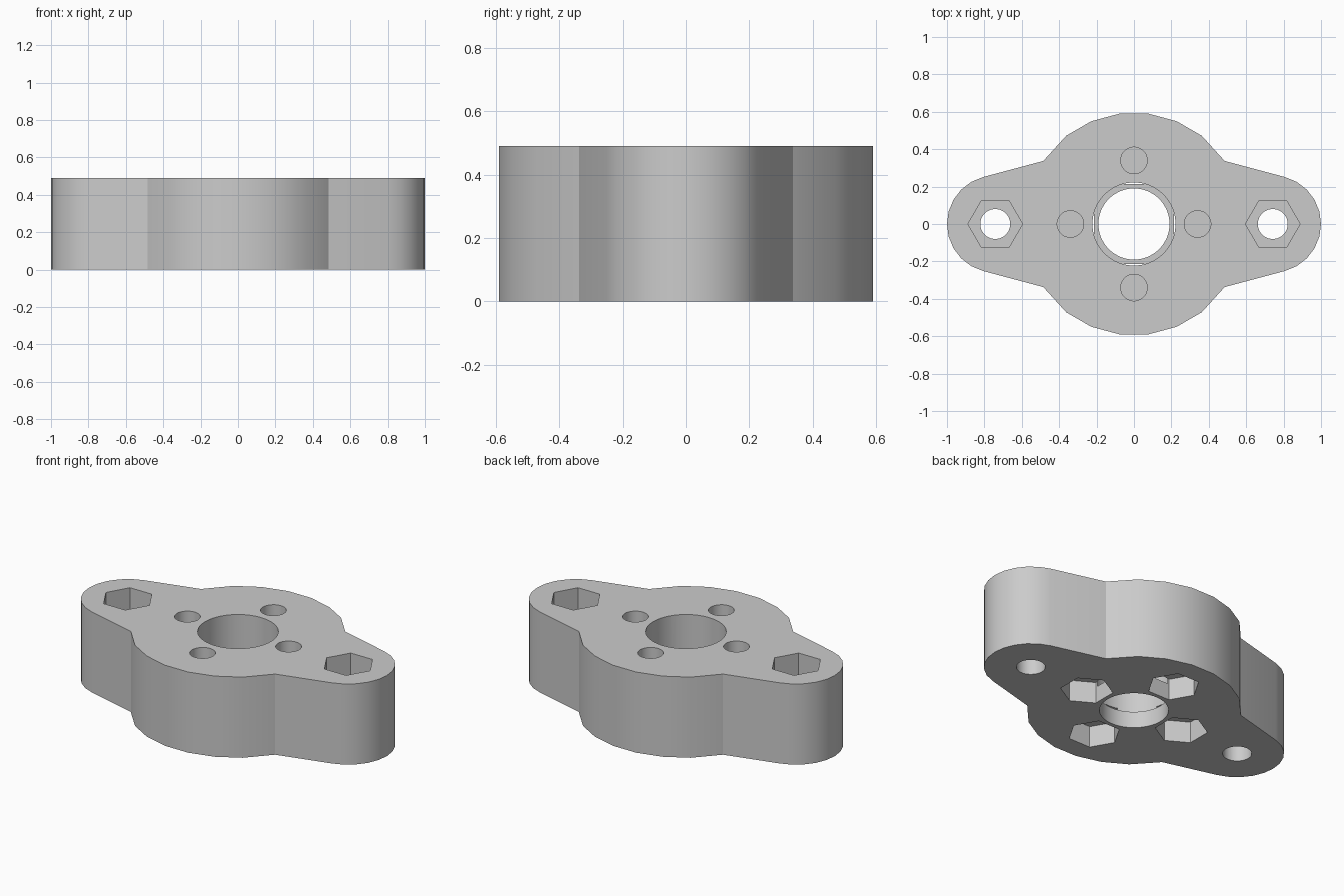
import bpy, bmesh
from math import sin, cos, pi, radians

HEIGHT = 0.49

cube = bpy.data.objects.get("Cube")
if cube:
    bpy.data.objects.remove(cube, do_unlink=True)

grey = bpy.data.materials.new("plain grey")
grey.use_nodes = True
colour = (0.6, 0.6, 0.6, 1)
grey.diffuse_color = colour
grey.node_tree.nodes["Principled BSDF"].inputs["Base Color"].default_value = colour


def arc(cx, radius, start, end, steps):
    """Points on an arc around (cx, 0), angles in degrees."""
    angles = [radians(start + (end - start) * i / steps) for i in range(steps + 1)]
    return [(cx + radius * cos(a), radius * sin(a)) for a in angles]


def prism(name, outline, bottom, top):
    """Upright solid with the given outline."""
    bm = bmesh.new()
    base = bm.faces.new([bm.verts.new((x, y, bottom)) for x, y in outline])
    side = bmesh.ops.extrude_face_region(bm, geom=[base])
    moved = [v for v in side["geom"] if isinstance(v, bmesh.types.BMVert)]
    bmesh.ops.translate(bm, verts=moved, vec=(0, 0, top - bottom))
    bmesh.ops.recalc_face_normals(bm, faces=bm.faces)
    mesh = bpy.data.meshes.new(name)
    bm.to_mesh(mesh)
    bm.free()
    mesh.materials.append(grey)
    obj = bpy.data.objects.new(name, mesh)
    bpy.context.collection.objects.link(obj)
    return obj


def ring(x, y, radius, sides, turn=0.0):
    return [(x + radius * cos(2 * pi * i / sides + turn),
             y + radius * sin(2 * pi * i / sides + turn)) for i in range(sides)]


# Body outline: faceted round hub with a tapered ear on each side
right_ear = arc(0.74, 0.26, -75, 75, 10)
hub_back = [(0.485, 0.337)] + arc(0, 0.595, 52.5, 127.5, 5) + [(-0.485, 0.337)]
half = right_ear + hub_back
body = prism("mount_body", half + [(-x, -y) for x, y in half], 0, HEIGHT)

cutters = []


def cut(name, outline, bottom, top):
    cutter = prism(name, outline, bottom, top)
    cutter.hide_render = True
    mod = body.modifiers.new(name, 'BOOLEAN')
    mod.operation = 'DIFFERENCE'
    mod.solver = 'EXACT'
    mod.object = cutter
    cutters.append(cutter)


# Stepped centre bore
cut("centre_bore", ring(0, 0, 0.19, 64), -0.1, 0.6)
cut("centre_counterbore", ring(0, 0, 0.222, 64), 0.1, 0.6)

# Ear bolt holes with hexagonal nut recesses on top
for side, label in ((1, "left"), (-1, "right")):
    cut(label + "_bolt_hole", ring(0.742 * side, 0, 0.08, 40), -0.1, 0.6)
    cut(label + "_nut_recess", ring(0.742 * side, 0, 0.146, 6), 0.27, 0.6)

# Four blind screw holes on top, each over a nut pocket underneath
for i in range(4):
    turn = i * pi / 2
    x, y = 0.34 * cos(turn), 0.34 * sin(turn)
    cut(f"screw_hole_{i + 1}", ring(x, y, 0.071, 40), 0.16, 0.6)
    cut(f"nut_pocket_{i + 1}", ring(x, y, 0.146, 6, turn + pi / 6), -0.1, 0.13)

# Apply the cuts and tidy up
bpy.context.view_layer.objects.active = body
body.select_set(True)
for mod in list(body.modifiers):
    bpy.ops.object.modifier_apply(modifier=mod.name)
for cutter in cutters:
    bpy.data.objects.remove(cutter, do_unlink=True)

bpy.ops.object.select_all(action='DESELECT')
body.select_set(True)
bpy.ops.object.shade_smooth_by_angle(angle=radians(25))
